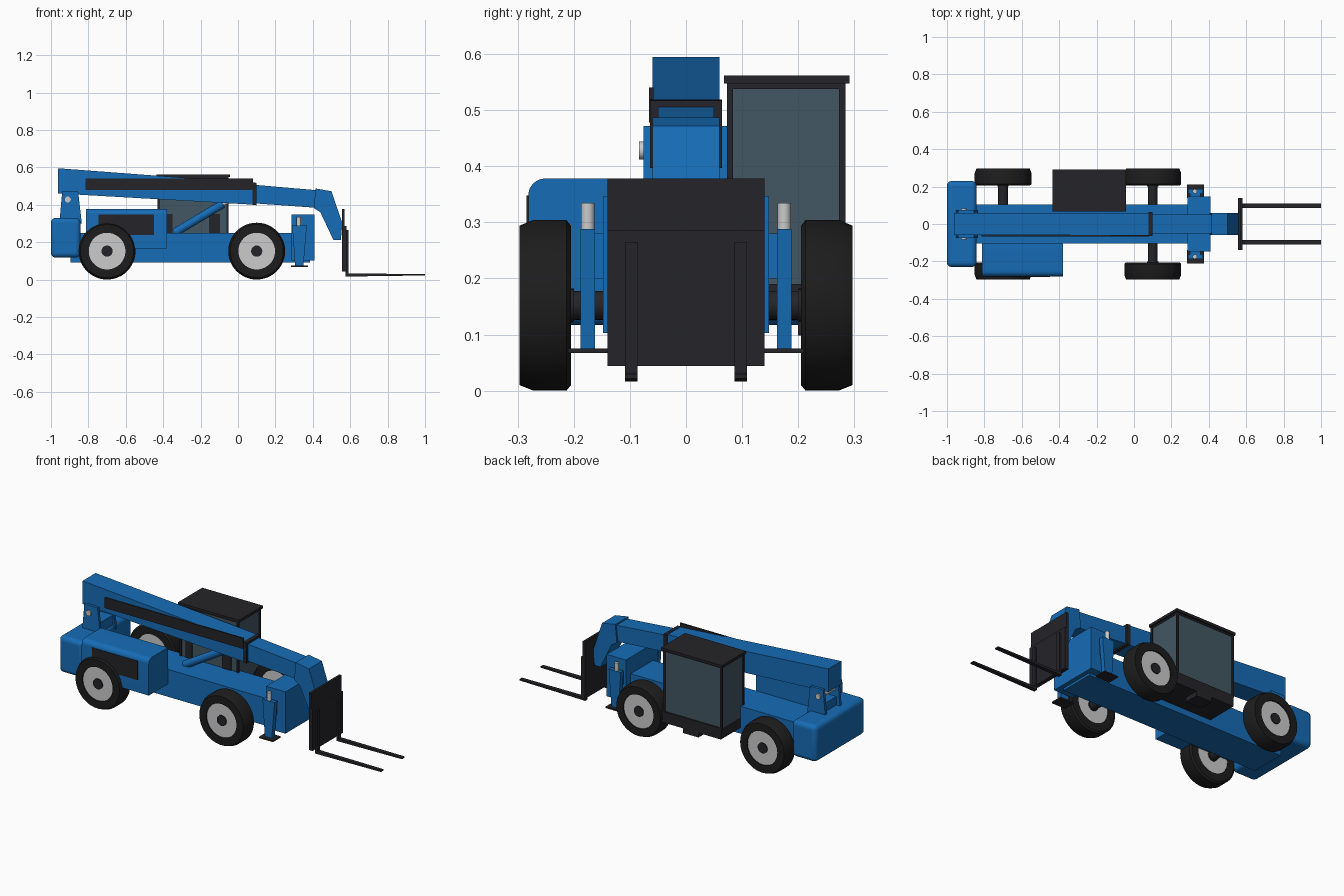
import bpy, bmesh, math
from mathutils import Vector

if "Cube" in bpy.data.objects:
    bpy.data.objects.remove(bpy.data.objects["Cube"])


def material(name, rgb):
    m = bpy.data.materials.new(name)
    m.diffuse_color = (*rgb, 1)
    m.use_nodes = True
    m.node_tree.nodes["Principled BSDF"].inputs["Base Color"].default_value = m.diffuse_color
    return m


BLUE = material("blue_paint", (0.008, 0.15, 0.47))
DARK = material("dark_metal", (0.018, 0.017, 0.021))
TYRE = material("rubber", (0.012, 0.012, 0.012))
GLASS = material("tinted_glass", (0.055, 0.095, 0.125))


def finish(bm, name, mat, bevel=0, segs=4, smooth=False):
    bmesh.ops.recalc_face_normals(bm, faces=bm.faces)
    me = bpy.data.meshes.new(name)
    bm.to_mesh(me)
    bm.free()
    ob = bpy.data.objects.new(name, me)
    bpy.context.collection.objects.link(ob)
    if mat:
        me.materials.append(mat)
    if bevel:
        mod = ob.modifiers.new("bevel", "BEVEL")
        mod.width, mod.segments = bevel, segs
    if smooth or bevel:
        bpy.ops.object.select_all(action='DESELECT')
        bpy.context.view_layer.objects.active = ob
        ob.select_set(True)
        bpy.ops.object.shade_smooth_by_angle(angle=math.radians(35))
    return ob


def prism(name, pts, y0, y1, mat, bevel=0):
    """Side profile of (x, z) points, extruded from y0 to y1."""
    bm = bmesh.new()
    face = bm.faces.new([bm.verts.new((x, y0, z)) for x, z in pts])
    new = bmesh.ops.extrude_face_region(bm, geom=[face])["geom"]
    bmesh.ops.translate(bm, vec=(0, y1 - y0, 0),
                        verts=[v for v in new if isinstance(v, bmesh.types.BMVert)])
    return finish(bm, name, mat, bevel)


def box(name, x, y, z, mat, bevel=0):
    pts = [(x[0], z[0]), (x[1], z[0]), (x[1], z[1]), (x[0], z[1])]
    return prism(name, pts, y[0], y[1], mat, bevel)


def rod(name, a, b, r, mat, n=24):
    a, b = Vector(a), Vector(b)
    bm = bmesh.new()
    bmesh.ops.create_cone(bm, cap_ends=True, segments=n, radius1=r, radius2=r, depth=(b - a).length)
    rot = (b - a).to_track_quat('Z', 'Y').to_matrix()
    bmesh.ops.rotate(bm, matrix=rot, verts=bm.verts)
    bmesh.ops.translate(bm, vec=(a + b) / 2, verts=bm.verts)
    return finish(bm, name, mat, smooth=True)


def ring(name, profile, centre, mat, n=48):
    """Closed (radius, y) profile turned about the y axis."""
    bm = bmesh.new()
    cx, cz = centre
    loops = []
    for i in range(n):
        t = 2 * math.pi * i / n
        loops.append([bm.verts.new((cx + r * math.cos(t), y, cz + r * math.sin(t))) for r, y in profile])
    k = len(profile)
    for i in range(n):
        p, q = loops[i], loops[(i + 1) % n]
        for j in range(k):
            bm.faces.new((p[j], p[(j + 1) % k], q[(j + 1) % k], q[j]))
    return finish(bm, name, mat, smooth=True)


# Wheels and axles
for end, x in (("rear", -0.7), ("front", 0.1)):
    rod(end + "_axle", (x, -0.22, 0.152), (x, 0.22, 0.152), 0.026, DARK)
    for side, s in (("right", -1), ("left", 1)):
        tag = f"{end}_{side}_"
        ring(tag + "tyre", [(r, s * y) for r, y in ((0.098, 0.205), (0.142, 0.205), (0.152, 0.213),
             (0.152, 0.272), (0.142, 0.297), (0.098, 0.297))], (x, 0.152), TYRE)
        rod(tag + "rim", (x, s * 0.208, 0.152), (x, s * 0.29, 0.152), 0.1, None, 48)
        rod(tag + "hub", (x, s * 0.2, 0.152), (x, s * 0.296, 0.152), 0.03, DARK)

# Chassis, nose and counterweight
box("chassis", (-0.895, 0.385), (-0.103, 0.103), (0.09, 0.25), BLUE)
box("front_block", (0.285, 0.41), (-0.148, 0.148), (0.103, 0.347), BLUE)
box("counterweight", (-1, -0.842), (-0.23, 0.23), (0.117, 0.33), BLUE, 0.025)
box("rear_slot", (-1.0, -0.99), (-0.16, 0.16), (0.265, 0.285), DARK)

# Engine cover with rounded outer top edge
bm = bmesh.new()
sec = [(-0.105, 0.165), (-0.281, 0.165)]
sec += [(-0.251 - 0.03 * math.cos(a), 0.348 + 0.03 * math.sin(a))
        for a in [math.pi / 2 * i / 8 for i in range(9)]] + [(-0.105, 0.378)]
caps = [[bm.verts.new((x, y, z)) for y, z in sec] for x in (-0.813, -0.38)]
for c in caps:
    bm.faces.new(c)
for i in range(len(sec)):
    j = (i + 1) % len(sec)
    bm.faces.new((caps[0][i], caps[0][j], caps[1][j], caps[1][i]))
finish(bm, "engine_cover", BLUE, smooth=True)
box("engine_grille", (-0.745, -0.45), (-0.284, -0.27), (0.237, 0.348), DARK)

# Boom pivot towers and pin
for side, s in (("right", -1), ("left", 1)):
    prism(side + "_pivot_plate", [(-0.955, 0.3), (-0.835, 0.3), (-0.855, 0.472), (-0.94, 0.472)],
          s * 0.06, s * 0.076, BLUE)
box("pivot_core", (-0.93, -0.85), (-0.06, 0.06), (0.25, 0.38), BLUE)
rod("pivot_pin", (-0.91, -0.084, 0.428), (-0.91, 0.084, 0.428), 0.016, None)

# Telescopic boom
prism("outer_boom", [(-0.962, 0.46), (0.09, 0.4), (0.1, 0.515), (-0.962, 0.595)], -0.06, 0.06, BLUE)
prism("boom_collar", [(0.078, 0.399), (0.1, 0.397), (0.1, 0.517), (0.078, 0.519)], -0.064, 0.064, DARK)
prism("inner_boom", [(0.08, 0.408), (0.43, 0.383), (0.43, 0.477), (0.08, 0.507)], -0.05, 0.05, BLUE)
prism("boom_head", [(0.405, 0.382), (0.44, 0.36), (0.51, 0.212), (0.55, 0.212), (0.558, 0.3),
                    (0.5, 0.472), (0.415, 0.487)], -0.06, 0.06, BLUE)
box("hose_guard", (-0.815, 0.08), (-0.066, -0.058), (0.478, 0.54), DARK)
rod("lift_cylinder", (-0.34, 0, 0.25), (-0.08, 0, 0.405), 0.022, BLUE)
rod("lift_rod", (-0.12, 0, 0.381), (-0.03, 0, 0.434), 0.013, None)

# Cab
box("cab_glass", (-0.425, -0.055), (0.08, 0.278), (0.185, 0.54), GLASS)
box("cab_roof", (-0.435, -0.042), (0.068, 0.291), (0.547, 0.562), DARK)
box("cab_header", (-0.428, -0.052), (0.076, 0.281), (0.538, 0.548), DARK)
for i, x in enumerate((-0.43, -0.062)):
    for j, y in enumerate((0.073, 0.273)):
        box(f"cab_pillar_{i}{j}", (x, x + 0.012), (y, y + 0.011), (0.18, 0.548), DARK)
box("cab_base", (-0.425, -0.045), (0.1, 0.285), (0.125, 0.19), DARK)
box("cab_step", (-0.28, -0.18), (0.2, 0.285), (0.098, 0.13), DARK)
box("cab_console", (-0.155, -0.097), (0.074, 0.09), (0.245, 0.35), DARK)
box("cab_seat_back", (-0.39, -0.35), (0.074, 0.09), (0.245, 0.35), DARK)

# Stabiliser legs
for side, s in (("right", -1), ("left", 1)):
    prism(side + "_stabiliser", [(0.305, 0.075), (0.35, 0.075), (0.368, 0.288), (0.29, 0.288)],
          s * 0.162, s * 0.188, BLUE)
    rod(side + "_stabiliser_ram", (0.325, s * 0.175, 0.2), (0.325, s * 0.175, 0.334), 0.012, None)
    box(side + "_stabiliser_foot", (0.283, 0.373), (s * 0.14, s * 0.21), (0.067, 0.075), DARK)
    box(side + "_stabiliser_bracket", (0.3, 0.355), (s * 0.14, s * 0.165), (0.2, 0.28), BLUE)

# Fork carriage and forks
box("fork_carriage", (0.556, 0.57), (-0.14, 0.14), (0.044, 0.378), DARK)
box("carriage_lower_frame", (0.565, 0.58), (-0.14, 0.14), (0.044, 0.286), DARK)
for side, s in (("right", -1), ("left", 1)):
    prism(side + "_fork", [(0.575, 0.265), (0.575, 0.016), (1, 0.022), (1, 0.03), (0.59, 0.032), (0.59, 0.265)],
          s * 0.086, s * 0.109, DARK)
